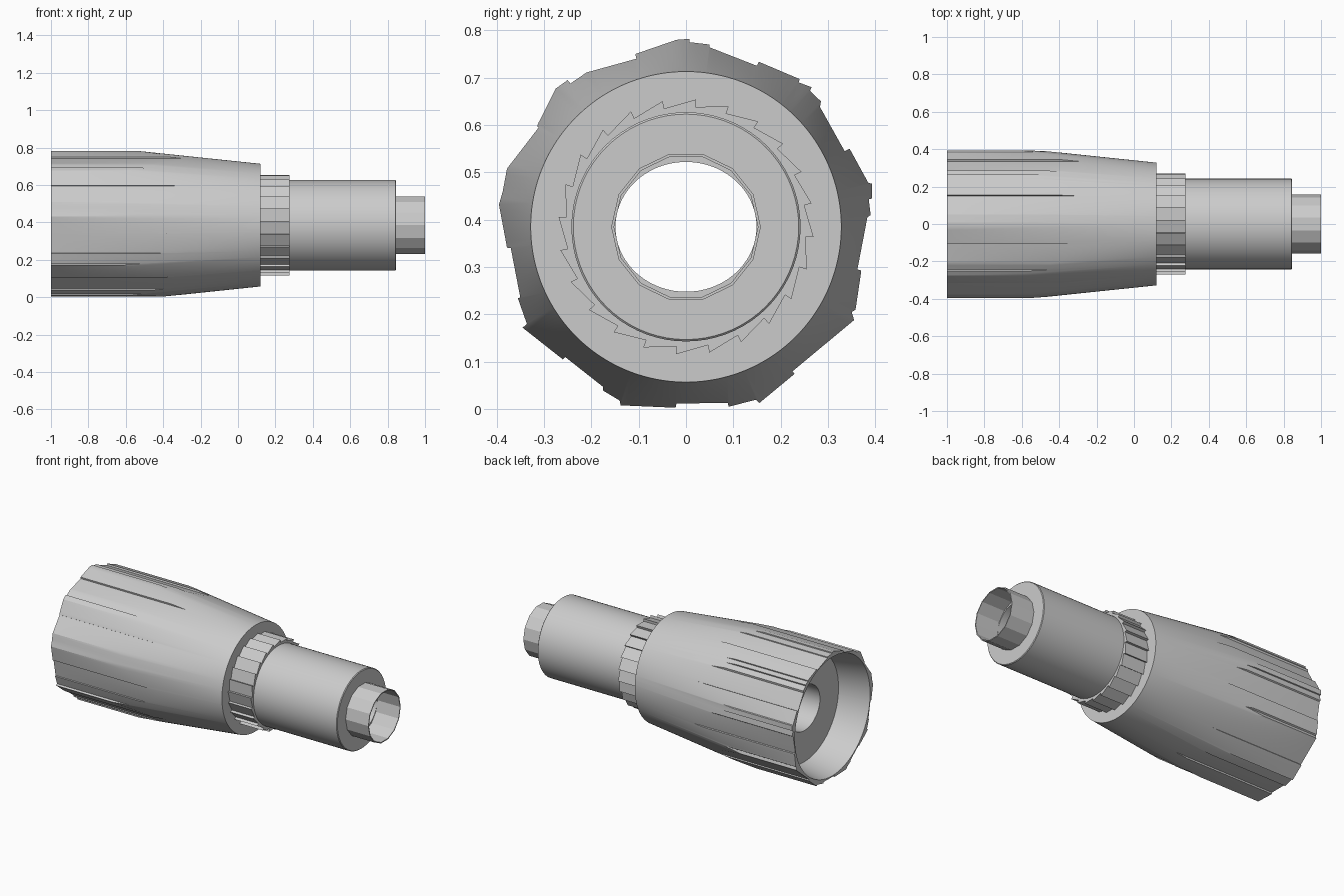
import bpy, bmesh
from math import sin, cos, atan2, hypot, radians, tau

default = bpy.data.objects.get("Cube")
if default:
    bpy.data.objects.remove(default, do_unlink=True)

AXIS = 0.385          # height of the long axis
BORE = 0.149          # bore radius across, slightly flattened vertically
FLATTEN = 0.92

grey = bpy.data.materials.new("light_grey")
grey.use_nodes = True
grey.diffuse_color = (0.6, 0.6, 0.6, 1)
grey.node_tree.nodes["Principled BSDF"].inputs["Base Color"].default_value = (0.6, 0.6, 0.6, 1)


def point(x, radius, angle, flatten=1.0):
    """Point around the long axis; angle runs clockwise from the top."""
    return (x, radius * sin(angle), AXIS + radius * cos(angle) * flatten)


def circle(x, radius, angles, flatten=1.0):
    return [point(x, radius, a, flatten) for a in angles]


def loft(name, rings, closed=False):
    """Skin a list of equally long rings, optionally joining last to first."""
    bm = bmesh.new()
    loops = [[bm.verts.new(p) for p in ring] for ring in rings]
    if closed:
        loops.append(loops[0])
    for low, high in zip(loops, loops[1:]):
        for i in range(len(low)):
            j = (i + 1) % len(low)
            bm.faces.new((low[i], low[j], high[j], high[i]))
    bmesh.ops.remove_doubles(bm, verts=bm.verts[:], dist=0.0002)
    bmesh.ops.dissolve_degenerate(bm, edges=bm.edges[:], dist=0.0002)
    bmesh.ops.recalc_face_normals(bm, faces=bm.faces[:])
    mesh = bpy.data.meshes.new(name)
    bm.to_mesh(mesh)
    bm.free()
    mesh.materials.append(grey)
    obj = bpy.data.objects.new(name, mesh)
    bpy.context.collection.objects.link(obj)
    bpy.ops.object.select_all(action="DESELECT")
    obj.select_set(True)
    bpy.context.view_layer.objects.active = obj
    bpy.ops.object.shade_smooth_by_angle(angle=radians(20))
    return obj


# Worn outline of the grip: y and z in thousandths, clockwise from the top
outline = [
    (-20, 780), (7, 782), (7, 775), (50, 770), (50, 764), (150, 725), (153, 734),
    (240, 697), (238, 690), (265, 680), (262, 672), (285, 650), (283, 638),
    (335, 545), (345, 551), (385, 478), (393, 476), (393, 445), (386, 443),
    (390, 410), (383, 405), (362, 295), (371, 297), (358, 210), (350, 205),
    (355, 188), (225, 80), (230, 75), (155, 13), (148, 20), (90, 5), (90, 13),
    (-20, 12), (-22, 3), (-138, 8), (-140, 18), (-175, 39), (-175, 47),
    (-255, 110), (-260, 105), (-345, 172), (-336, 180), (-355, 234), (-350, 236),
    (-370, 340), (-378, 341), (-395, 432), (-387, 460), (-378, 508), (-311, 595),
    (-318, 592), (-275, 677), (-250, 695), (-245, 687), (-210, 711), (-105, 740),
    (-107, 750),
]

# Split the long flats so the taper meets them in a smooth curve
columns = []
start = None
for (y0, z0), (y1, z1) in zip(outline, outline[1:] + outline[:1]):
    steps = max(1, int(hypot(y1 - y0, z1 - z0) / 12))
    for k in range(steps):
        y = (y0 + (y1 - y0) * k / steps) / 1000
        z = (z0 + (z1 - z0) * k / steps) / 1000 - AXIS
        angle = atan2(y, z)
        if start is None:
            start = angle
        else:
            angle = max((angle - start) % tau + start, columns[-1][0])
        columns.append((angle, hypot(y, z)))
angles = [a for a, r in columns]

# Grip: hollow cup at the back, flats at the rear, cone towards the collar
END, END_RADIUS, SLOPE = 0.12, 0.328, 0.105
loft("tapered_grip", [
    circle(-0.81, BORE, angles, FLATTEN),
    circle(-0.81, 0.33, angles),
    circle(-1, 0.366, angles),
    [point(-1, r, a) for a, r in columns],
    [point(END - (r - END_RADIUS) / SLOPE, r, a) for a, r in columns],
    circle(END, END_RADIUS, angles),
    circle(END, 0.2, angles),
])

# Ratchet collar
TEETH = 24
teeth = []
for k in range(TEETH):
    a = radians(4.5) + tau * k / TEETH
    teeth += [(a, 0.27), (a, 0.254)]
loft("ratchet_collar", [
    [point(END, 0.2, a) for a, r in teeth],
    [point(END, r, a) for a, r in teeth],
    [point(0.275, r, a) for a, r in teeth],
    [point(0.275, 0.2, a) for a, r in teeth],
], closed=True)

# Shaft with the bore running back to the cup
fine = [tau * k / 72 for k in range(72)]
loft("shaft", [
    circle(0.2, 0.242, fine),
    circle(0.841, 0.242, fine),
    circle(0.845, 0.238, fine),
    circle(0.845, BORE, fine, FLATTEN),
    circle(-0.81, BORE, fine, FLATTEN),
])

# Thin faceted nozzle
SIDES = 14
facets = [tau / 4 + tau * k / SIDES for k in range(SIDES)]
loft("faceted_nozzle", [
    circle(0.84, 0.158, facets),
    circle(1, 0.158, facets),
    circle(1, 0.152, facets),
    circle(0.84, 0.152, facets),
], closed=True)
